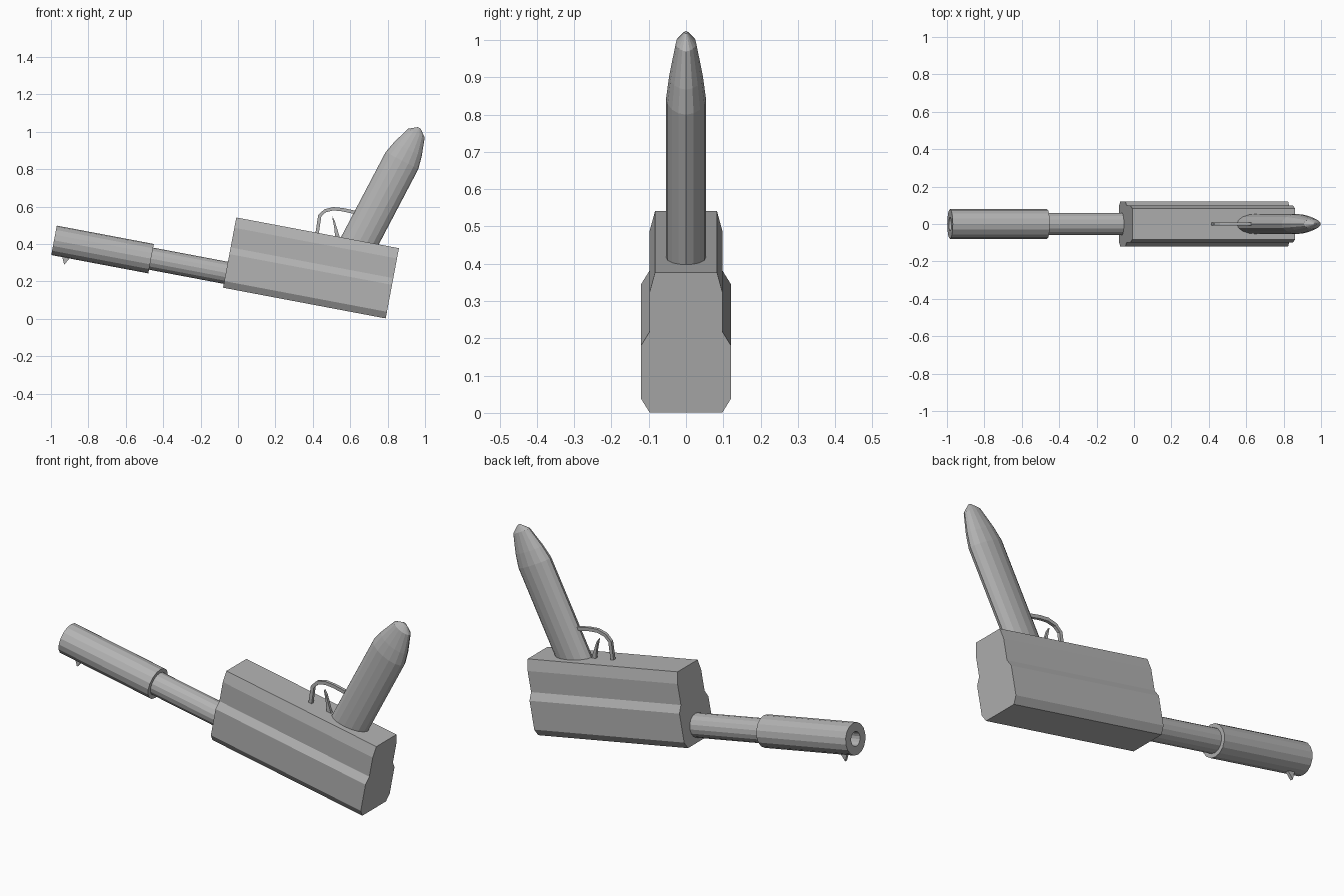
import bpy, bmesh, math
from mathutils import Matrix, Vector

cube = bpy.data.objects.get("Cube")
if cube:
    bpy.data.objects.remove(cube, do_unlink=True)

steel = bpy.data.materials.new("gunmetal grey")
steel.use_nodes = True
COLOUR = (0.45, 0.45, 0.45, 1)
steel.diffuse_color = COLOUR
steel.node_tree.nodes["Principled BSDF"].inputs["Base Color"].default_value = COLOUR


def frame(origin, degrees):
    """Local x runs along the part, z is its upper side; tilted in the xz plane."""
    return Matrix.Translation(origin) @ Matrix.Rotation(math.radians(-degrees), 4, 'Y')


def loft(name, rings, matrix=Matrix()):
    """Skin a row of equal-sized rings and cap both ends."""
    bm = bmesh.new()
    rows = [[bm.verts.new(matrix @ Vector(p)) for p in ring] for ring in rings]
    n = len(rows[0])
    for a, b in zip(rows, rows[1:]):
        for i in range(n):
            j = (i + 1) % n
            bm.faces.new((a[i], a[j], b[j], b[i]))
    bm.faces.new(rows[0])
    bm.faces.new(rows[-1])
    bmesh.ops.recalc_face_normals(bm, faces=bm.faces)
    mesh = bpy.data.meshes.new(name)
    bm.to_mesh(mesh)
    bm.free()
    mesh.materials.append(steel)
    obj = bpy.data.objects.new(name, mesh)
    bpy.context.collection.objects.link(obj)
    return obj


def tube(name, stations, matrix, squash=1.0, height=0.0, sides=16):
    """Round or oval part from (distance, radius) stations along local x."""
    angles = [2 * math.pi * i / sides for i in range(sides)]
    return loft(name, [[(x, r * squash * math.sin(a), height + r * math.cos(a))
                        for a in angles] for x, r in stations], matrix)


def plate(name, outline, thickness, matrix=Matrix()):
    """Flat part from an xz outline, centred on y = 0."""
    return loft(name, [[(x, y, z) for x, z in outline]
                       for y in (-thickness / 2, thickness / 2)], matrix)


gun = frame((-0.08, 0, 0.166), -10.7)

# Body: stepped section extruded along the gun
side = [(0.098, 0), (0.12, 0.036), (0.12, 0.183), (0.098, 0.219),
        (0.098, 0.326), (0.083, 0.382)]
section = side + [(-y, z) for y, z in reversed(side)]
loft("body", [[(x, y, z) for y, z in section] for x in (0, 0.885)], gun)

# Barrel and the wider sleeve with its bore
tube("barrel", [(-0.5, 0.06), (0.05, 0.06)], gun, height=0.081)
tube("sleeve", [(-0.407, 0.05), (-0.407, 0.08), (-0.935, 0.08),
                (-0.935, 0.036), (-0.75, 0.036)], gun, height=0.081)

# Front sight
plate("front_sight", [(-0.88, 0.012), (-0.857, -0.037), (-0.83, 0.012)], 0.016, gun)

# Grip: oval column with a blunt tapered end
grip_axis = frame((0.3394, 0, -0.178), 62.3)
tube("grip", [(0.6, 0.0985), (1.156, 0.0985), (1.224, 0.083),
              (1.322, 0.05), (1.354, 0.008)], grip_axis, squash=0.54)

# Trigger
plate("trigger", [(0.503, 0.548), (0.516, 0.526), (0.546, 0.43), (0.52, 0.43),
                  (0.514, 0.49)], 0.014)

# Trigger guard: thin square bar bent along a path
path = [Vector((x, 0, z)) for x, z in
        [(0.422, 0.45), (0.437, 0.55), (0.465, 0.577), (0.51, 0.588),
         (0.56, 0.583), (0.65, 0.563)]]
rings = []
for i, p in enumerate(path):
    along = (path[min(i + 1, len(path) - 1)] - path[max(i - 1, 0)]).normalized()
    out = Vector((-along.z, 0, along.x)) * 0.009
    wide = Vector((0, 0.008, 0))
    rings.append([p + out + wide, p + out - wide, p - out - wide, p - out + wide])
loft("trigger_guard", rings)
